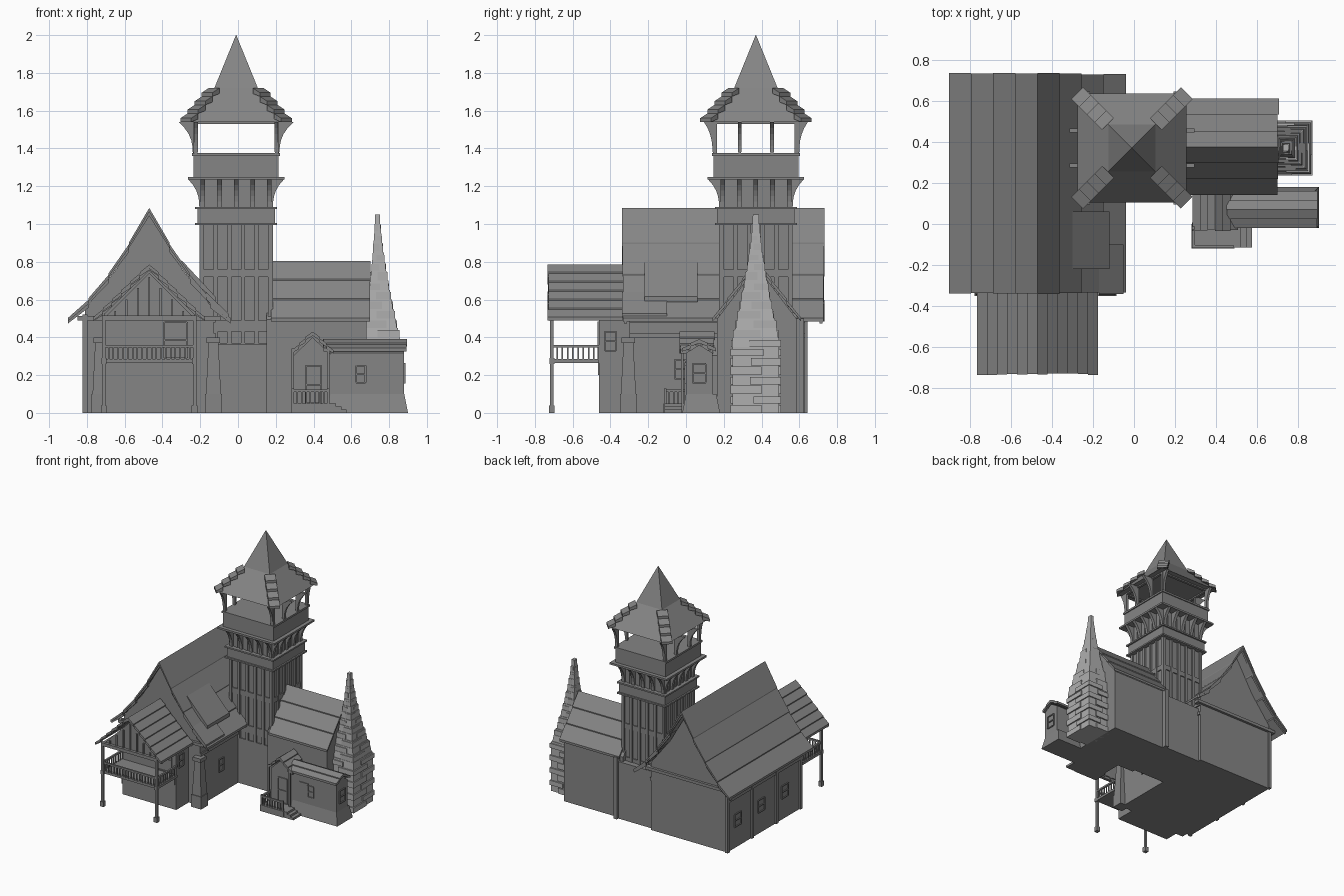
import bpy, bmesh, random
from math import pi
from mathutils import Matrix, Vector

random.seed(4)
default_cube = bpy.data.objects.get("Cube")
if default_cube:
    bpy.data.objects.remove(default_cube)


def make_material(name, value):
    material = bpy.data.materials.new(name)
    material.use_nodes = True
    colour = (value, value, value, 1)
    material.diffuse_color = colour
    material.node_tree.nodes["Principled BSDF"].inputs["Base Color"].default_value = colour
    return material


GREY = make_material("weathered_grey", .235)
STONE = make_material("pale_stone", .43)


def spread(start, end, count):
    return [start + (end - start) * i / (count - 1) for i in range(count)]


def around(middle, half):
    return (middle - half, middle + half)


class Part:
    """Collects solids into one mesh; place positions each solid."""

    def __init__(self, name, material=GREY):
        self.name, self.material = name, material
        self.bm, self.place = bmesh.new(), Matrix()

    def loft(self, *rings):
        rows = [[self.bm.verts.new(self.place @ Vector(point)) for point in ring] for ring in rings]
        self.bm.faces.new(reversed(rows[0]))
        self.bm.faces.new(rows[-1])
        for low, high in zip(rows, rows[1:]):
            for i in range(len(low)):
                self.bm.faces.new((low[i - 1], low[i], high[i], high[i - 1]))

    def prism(self, outline, axis, span):
        """Extrude an (offset, height) outline along an axis."""
        self.loft(*[[(t, u, z) if axis == "x" else (u, t, z) for u, z in outline] for t in span])

    def box(self, xs, ys, zs, flare=0):
        """Box whose foot spreads outward by flare."""
        rings = []
        for z, grow in zip(zs, (flare, 0)):
            left, right, front, back = xs[0] - grow, xs[1] + grow, ys[0] - grow, ys[1] + grow
            rings.append([(left, front, z), (right, front, z), (right, back, z), (left, back, z)])
        self.loft(*rings)

    def post(self, x, y, zs, half, flare=0):
        self.box(around(x, half), around(y, half), zs, flare)

    def bracket(self, inner, reach, low, high, middle, half):
        """Brace that curves outward as it rises."""
        curve = [(inner + reach * t ** 2.5, low + (high - low) * t) for t in spread(0, 1, 6)]
        back = inner - .02
        self.prism([(back, low)] + curve + [(back, high)], "y", around(middle, half))

    def window(self, axis, wall, middle, sill, width, height):
        """Thin frame with a crossbar on a wall."""
        bar, depth, side, top = .004, around(wall, .008), width / 2, sill + height
        bars = [(around(middle, side), around(z, bar)) for z in spread(sill, top, 3)]
        bars += [(around(middle + s, bar), (sill, top)) for s in (-side, side)]
        for across, zs in bars:
            self.box(*((depth, across) if axis == "x" else (across, depth)), zs)

    def balustrade(self, start, end, low, high, count):
        xs, ys = zip(start, end)
        rail = .007
        self.box((xs[0] - rail, xs[1] + rail), (ys[0] - rail, ys[1] + rail), (high - rail * 2, high))
        for x, y in zip(spread(*xs, count), spread(*ys, count)):
            self.post(x, y, (low, high), .004)

    def done(self):
        bmesh.ops.recalc_face_normals(self.bm, faces=self.bm.faces)
        mesh = bpy.data.meshes.new(self.name)
        self.bm.to_mesh(mesh)
        self.bm.free()
        mesh.materials.append(self.material)
        bpy.context.collection.objects.link(bpy.data.objects.new(self.name, mesh))


def gable_house(name, axis, centre, wall, walls, half, ridge, eave, roof, rows, sag=0):
    """Gabled body under two slopes of overlapping shingle rows."""
    def height(u):
        t = u / half
        return ridge + (eave - ridge) * (t + sag * t * (1 - t))

    body = Part(name + "_walls")
    outline = [(wall, 0)] + [(u, height(u) - .03) for u in (wall, wall / 2, 0)]
    outline += [(-u, z) for u, z in reversed(outline[:-1])]
    body.prism([(centre + u, z) for u, z in outline], axis, walls)
    body.done()

    shingles, boards = Part(name + "_roof"), Part(name + "_bargeboards")
    start, end = roof
    steps = spread(0, half, rows + 1)
    for side in (-1, 1):
        for upper, lower in zip(steps, steps[1:]):
            a, b = centre + side * upper, centre + side * lower
            top, foot = height(upper), height(lower)
            ragged = random.uniform(0, .008)
            shingles.prism([(a, top), (b, foot + .008), (b, foot - .01), (a, top - .022)],
                           axis, (start + ragged, end - ragged))
            drop = half * .1
            for edge in (start + .02, end - .02):
                boards.prism([(a, top - .01), (b, foot), (b, foot - drop / 2), (a, top - drop)],
                             axis, around(edge, .008))
    shingles.done()
    boards.done()


# Main hall
HALL, LEFT, RIGHT, FRONT, BACK = -.47, -.81, -.13, -.3, .63
gable_house("hall", "y", HALL, RIGHT - HALL, (FRONT, BACK),
            .43, 1.085, .495, (FRONT - .04, BACK + .105), 4, sag=.4)
part = Part("hall_roof_patches")
for inner, outer, ys in ((-.3, -.12, (-.22, .06)), (-.17, -.05, (FRONT - .04, -.1))):
    top, foot = [.85 + .02 * sag - 1.3 * (x + .3) for x, sag in ((inner, -2), (outer, 0))]
    part.prism([(inner, top), (outer, foot), (outer, foot - .03), (inner, top - .04)], "y", ys)
part.done()

part = Part("hall_timbers")
for y in spread(FRONT, BACK, 4):
    part.post(LEFT, y, (0, .52), .013)
for x in (LEFT, RIGHT):
    for z in (.41, .49):
        part.box(around(x, .01), (FRONT, BACK), around(z, .012))
for y in (FRONT, BACK):
    part.box(around(HALL, .38), around(y, .02), around(.5, .012))
for y in spread(-.1, .5, 3):
    part.window("x", LEFT, y, .17, .08, .1)
part.window("x", RIGHT, -.03, .18, .06, .1)
part.done()

part = Part("buttresses")
for x in (LEFT + .08, RIGHT):
    y = FRONT - .005
    part.post(x, y, (0, .1), .045)
    part.post(x, y, (.1, .37), .026, flare=.014)
    part.post(x, y, (.37, .4), .036)
part.done()

# Front wing with balcony
WING, POST = -.46, -.71
gable_house("front_wing", "y", HALL, .24, (WING, FRONT), .295, .785, .5, (POST - .025, FRONT - .02), 6)
part = Part("wing_gable_boards")
part.prism([(HALL - .23, .51), (HALL + .23, .51), (HALL, .74)], "y", around(POST + .015, .005))
part.box(around(HALL, .25), around(POST, .012), (.49, .515))
for i in range(-3, 4):
    part.box(around(HALL + i * .06, .005), (POST, POST + .02), (.5, .72 - abs(i) * .06))
part.done()

part = Part("balcony")
part.box(around(HALL, .25), (POST, WING), (.265, .285))
part.box(around(HALL, .23), around(WING, .007), (.2, .27))
for side in (-1, 1):
    x = HALL + side * .24
    part.post(x, POST, (0, .5), .009)
    part.post(x, POST, (0, .04), .015)
    part.post(x, POST, (.26, .29), .013)
    part.box(around(x, .01), (POST, WING), (.49, .51))
    part.balustrade((x, POST), (x, WING), .28, .36, 10)
part.balustrade((HALL - .24, POST), (HALL + .24, POST), .28, .36, 20)
part.done()

part = Part("wing_openings")
part.window("y", WING, HALL + .14, .29, .12, .19)
part.box(around(HALL - .1, .04), around(WING, .007), around(.47, .005))
part.window("x", HALL + .24, WING + .06, .33, .06, .1)
part.done()

# Tower, built around its own axis
AXIS = Matrix.Translation((-.01, .37, 0))
SIDES = [AXIS @ Matrix.Rotation(k * pi / 2, 4, "Z") for k in range(4)]
part = Part("tower_shaft")
part.place = AXIS
part.post(0, 0, (0, 1.24), .182)
part.post(0, 0, (1, 1.09), .205)
for z in (1, 1.085):
    part.post(0, 0, around(z, .006), .217)
part.post(0, 0, (1.235, 1.25), .255)
part.post(0, 0, (1.25, 1.36), .225)
part.post(0, 0, (1.36, 1.375), .233)
part.done()

part = Part("tower_timbers")
for place in SIDES:
    part.place = place
    for u in spread(-.18, .18, 6):
        part.box((.18, .195), around(u, .011), (.37, 1))
    for z, half in ((.365, .005), (.46, .03), (.74, .02)):
        part.box((.18, .19), around(0, .19), around(z, half))
    for u in spread(-.176, .176, 5):
        part.bracket(.195, .057, 1.09, 1.235, u, .012)
    for u in spread(-.132, .132, 4):
        part.box((.18, .188), around(u, .01), (1.09, 1.235))
part.done()

part = Part("belfry_frame")
for k, place in enumerate(SIDES):
    part.place = place
    part.post(.215, .215, (1.37, 1.55), .01)
    part.box((.205, .225), around(0, .22), (1.53, 1.55))
    offset, reach = (.213, .045) if k % 2 else (.085, .075)
    for u in (-offset, offset):
        part.post(.22, u, (1.37, 1.54), .007)
        part.bracket(.23, reach, 1.38, 1.54, u, .01)
part.done()

EAVE, KNEE, PEAK = 1.54, 1.72, 2
part = Part("spire_roof")
part.place = AXIS
part.post(0, 0, (EAVE, KNEE), .115, flare=.15)
part.post(0, 0, (KNEE, PEAK), .001, flare=.114)
part.done()
part = Part("spire_hip_tiles")
radii, levels = spread(.165, .377, 5), spread(KNEE, EAVE, 5)
for place in SIDES:
    part.place = place @ Matrix.Rotation(pi / 4, 4, "Z")
    for inner, outer, top, foot in zip(radii, radii[1:], levels, levels[1:]):
        part.prism([(inner, top), (outer, foot + .02), (outer, foot), (inner, top - .03)],
                   "y", around(0, .04))
part.done()
part = Part("tower_base")
part.box((-.2, .2), (.2, .605), (0, .46))
part.box((.18, .21), (.58, .625), (0, .5))
part.done()

# Side wing
gable_house("side_wing", "x", .375, .212, (.15, .68), .235, .805, .495, (.17, .705), 3)

# Tapering stone chimney
def chimney_half(z):
    return .015 + .115 * min(1, (1.07 - z) / .7) ** 1.5


part = Part("chimney", STONE)
COURSE = .05
for i in range(21):
    z = i * COURSE
    wide, tall = chimney_half(z + COURSE / 2), (z, z + random.uniform(.7, .95) * COURSE)
    middle = .735 + .2 * wide
    foot_flare = chimney_half(z) - chimney_half(z + COURSE)
    part.box(around(middle, wide * .75), around(.37, wide * .95), (z, z + COURSE), foot_flare / 2)
    # proud stones on opposite corners of the course
    for side in (-1, 1):
        proud = wide * random.uniform(.55, .7)
        flip = side if i % 2 else -side
        shift = wide * 1.03 - proud
        part.box(around(middle + side * shift * .8, proud * .8),
                 around(.37 + flip * shift, proud), tall)
part.done()

# Front cottage with its entrance porch
gable_house("cottage", "x", .07, .07, (.49, .88), .09, .39, .335, (.45, .895), 2)
gable_house("porch", "y", .395, .1, (0, .17), .11, .43, .325, (-.035, .15), 3)
part = Part("cottage_details")
part.box((.49, .88), (0, .16), (0, .1), flare=.02)
part.window("x", .88, .07, .16, .07, .1)
part.window("y", 0, .65, .16, .05, .09)
part.window("y", 0, .4, .05, .08, .2)
part.box(around(.59, .04), around(0, .007), around(.26, .006))
part.done()

part = Part("porch_deck")
part.box((.28, .49), (-.12, 0), (0, .05))
for x, z in zip(spread(.52, .575, 3), spread(.05, .018, 3)):
    part.box((.48, x), (-.115, -.02), (0, z))
for x in (.29, .477):
    part.post(x, -.11, (0, .13), .007)
    part.post(x, -.02, (0, .34), .007)
part.balustrade((.29, -.11), (.477, -.11), .05, .125, 9)
part.balustrade((.29, -.11), (.29, 0), .05, .125, 6)
part.done()
